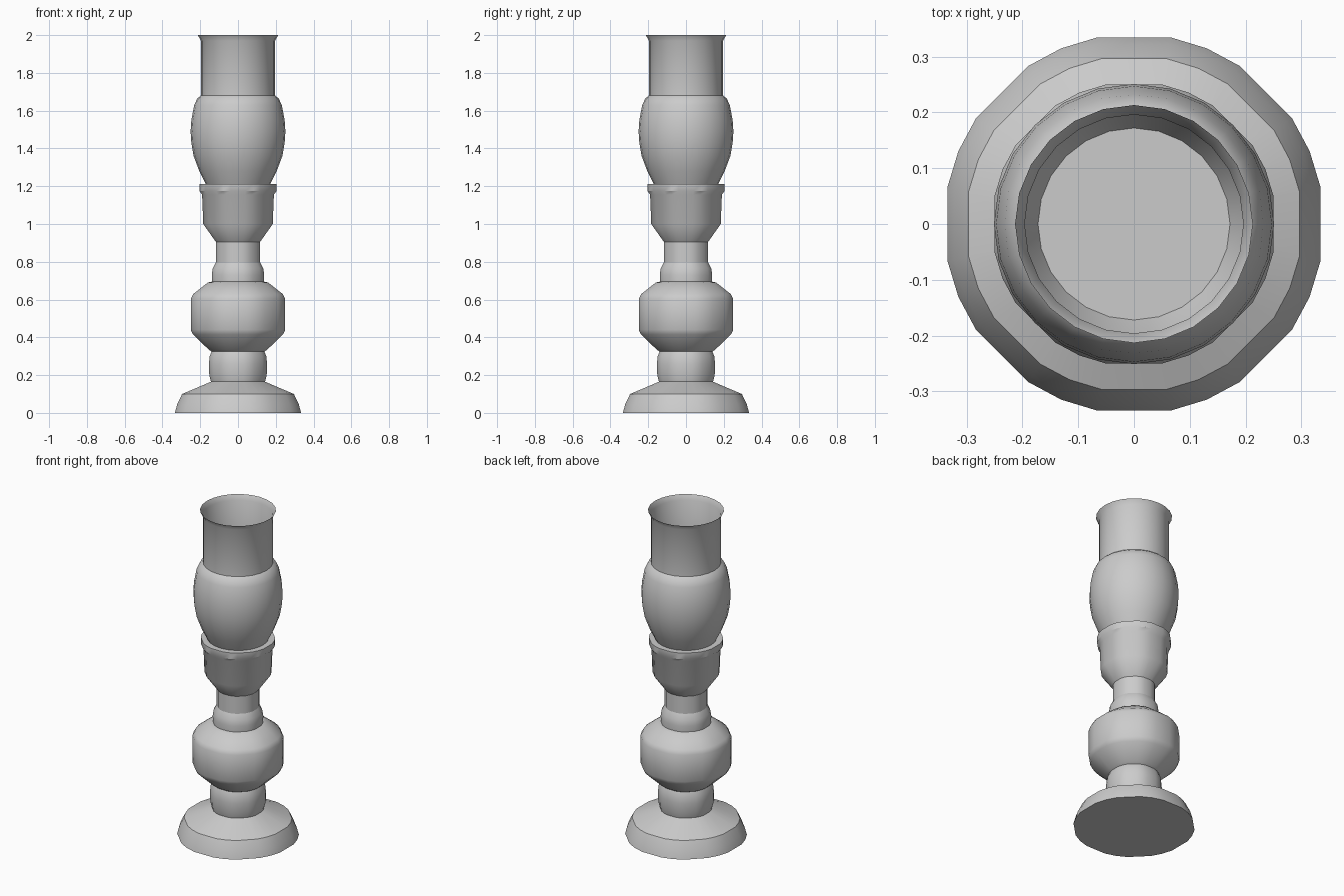
import bpy, bmesh, math

if "Cube" in bpy.data.objects:
    bpy.data.objects.remove(bpy.data.objects["Cube"])

# Turned lower parts: 32-step circle with every fourth point left out
STEP = math.tau / 32
TURNED = [i * STEP for i in range(32) if i % 4]
# Vase: regular circle
ROUND = [i * math.tau / 24 for i in range(24)]


def lathe(name, profile, angles, scale=1.0, cap_bottom=False, cap_top=False):
    bm = bmesh.new()
    rings = [[bm.verts.new((r * scale * math.cos(a), r * scale * math.sin(a), z))
              for a in angles] for r, z in profile]
    n = len(angles)
    for lo, hi in zip(rings, rings[1:]):
        for i in range(n):
            j = (i + 1) % n
            bm.faces.new((lo[i], lo[j], hi[j], hi[i]))
    if cap_bottom:
        bm.faces.new(rings[0][::-1])
    if cap_top:
        bm.faces.new(rings[-1])
    mesh = bpy.data.meshes.new(name)
    bm.to_mesh(mesh)
    bm.free()
    obj = bpy.data.objects.new(name, mesh)
    bpy.context.collection.objects.link(obj)
    bpy.ops.object.select_all(action='DESELECT')
    obj.select_set(True)
    bpy.context.view_layer.objects.active = obj
    bpy.ops.object.shade_smooth_by_angle(angle=math.radians(35))
    return obj


# Profiles give the radius at the flats, so scale up to the corners
K = 1 / math.cos(STEP)

# Foot
lathe("base", [(.334, 0), (.322, .045), (.296, .10), (.143, .165)],
      TURNED, K, cap_bottom=True)
# Small ring above the foot
lathe("lower_ring", [(.143, .165), (.152, .20), (.154, .26), (.15, .30), (.14, .325)],
      TURNED, K)
# Wide bulb
lathe("bulb", [(.14, .325), (.155, .335), (.238, .415), (.25, .44), (.25, .605),
               (.236, .63), (.16, .69), (.138, .695)], TURNED, K)
# Collar and neck
lathe("collar", [(.138, .695), (.139, .73), (.134, .765), (.117, .797)], TURNED, K)
lathe("neck", [(.117, .797), (.117, .905)], TURNED, K)
# Cup with a raised lip, closed on top
lathe("cup", [(.117, .905), (.184, 1.0), (.19, 1.155), (.204, 1.175), (.204, 1.213)],
      TURNED, K, cap_top=True)
# Hollow open vase
lathe("vase", [(.172, 1.213), (.205, 1.28), (.235, 1.36), (.247, 1.43), (.251, 1.49),
               (.247, 1.55), (.232, 1.63), (.215, 1.665), (.196, 1.68), (.196, 1.97),
               (.213, 2.0)], ROUND)
